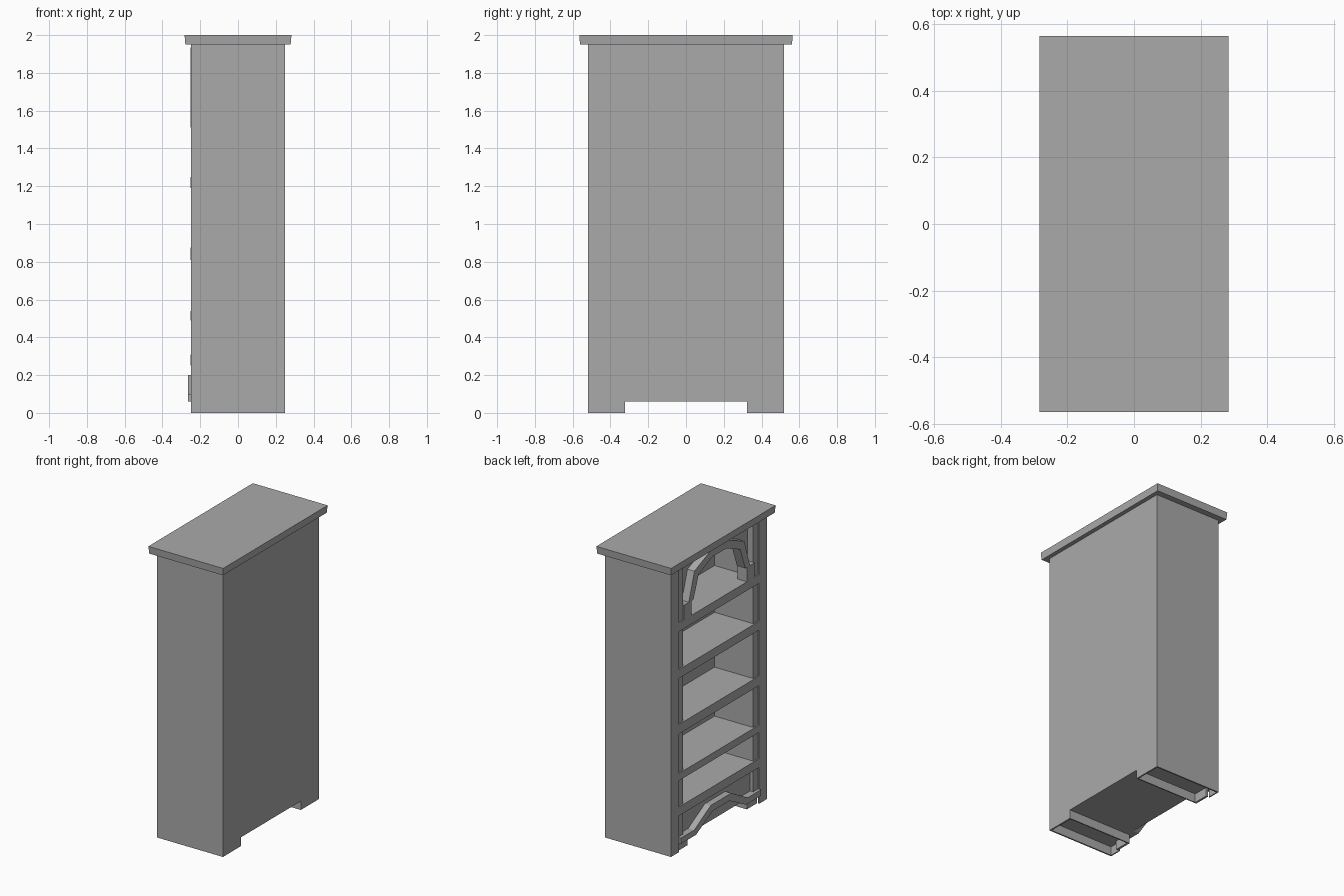
import bpy
import bmesh

cube = bpy.data.objects.get("Cube")
if cube:
    bpy.data.objects.remove(cube, do_unlink=True)

grey = bpy.data.materials.new("plain grey")
grey.use_nodes = True
COLOUR = (0.4, 0.4, 0.4, 1)
grey.diffuse_color = COLOUR
grey.node_tree.nodes["Principled BSDF"].inputs["Base Color"].default_value = COLOUR


def finish(name, bm):
    bmesh.ops.recalc_face_normals(bm, faces=bm.faces)
    mesh = bpy.data.meshes.new(name)
    bm.to_mesh(mesh)
    bm.free()
    mesh.materials.append(grey)
    obj = bpy.data.objects.new(name, mesh)
    bpy.context.collection.objects.link(obj)
    return obj


def box(name, x0, x1, y0, y1, z0, z1):
    bm = bmesh.new()
    bmesh.ops.create_cube(bm, size=1)
    for v in bm.verts:
        v.co = ((x0 + x1) / 2 + v.co.x * (x1 - x0),
                (y0 + y1) / 2 + v.co.y * (y1 - y0),
                (z0 + z1) / 2 + v.co.z * (z1 - z0))
    return finish(name, bm)


def pair(name, x0, x1, y0, y1, z0, z1):
    # Same box at both ends of the cabinet
    box("left_" + name, x0, x1, y0, y1, z0, z1)
    box("right_" + name, x0, x1, -y1, -y0, z0, z1)


def band(name, x0, x1, outer, inner):
    # Mirrored strip between two half outlines of (y, z), running end to centre
    bm = bmesh.new()
    full = [half + [(-y, z) for y, z in reversed(half)] for half in (outer, inner)]
    rows = [[bm.verts.new((x, y, z)) for y, z in line]
            for line, x in ((full[0], x0), (full[0], x1), (full[1], x1), (full[1], x0))]
    for a in range(4):
        r, s = rows[a], rows[(a + 1) % 4]
        for i in range(len(r) - 1):
            bm.faces.new((r[i], r[i + 1], s[i + 1], s[i]))
    bm.faces.new([r[0] for r in rows])
    bm.faces.new([r[-1] for r in rows])
    return finish(name, bm)


FACE, BACK, INNER = -0.25, 0.25, 0.05   # open face, closed wall, inside wall
END, STILE, OPEN = 0.52, 0.434, 0.38    # outer end, stile edge, opening edge
TOP, FLOOR = 1.95, 0.06

# Carcass
box("back_wall", INNER, BACK, -END, END, FLOOR, TOP)
pair("end_wall", -0.2425, INNER, OPEN, END, FLOOR, TOP)
pair("stile", FACE, -0.2425, STILE, END, 0, TOP)
box("ceiling", -0.2, INNER, -OPEN, OPEN, 1.92, TOP)
box("base_floor", -0.2, INNER, -OPEN, OPEN, FLOOR, 0.25)

# Overhanging top with a slightly tapered lower edge
top = box("top_board", -0.283, 0.283, -0.565, 0.565, 1.95, 2.0)
for v in top.data.vertices:
    if v.co.z < 1.96:
        v.co.x *= 0.985
        v.co.y *= 0.993

# Shelves with their face rails
for i, (low, high) in enumerate([(0.25, 0.31), (0.49, 0.54), (0.81, 0.875),
                                 (1.19, 1.25), (1.51, 1.57)]):
    box(f"shelf_{i + 1}", -0.245, INNER, -OPEN, OPEN, low, high)
    box(f"rail_{i + 1}", -0.252, -0.24, -STILE, STILE, low, high)

# Arched head: recessed panel, raised trim and feet
outer = [(0.33, 1.67), (0.27, 1.86), (0.09, 1.935)]
inner = [(0.28, 1.67), (0.225, 1.82), (0.075, 1.885)]
band("arch_trim", -0.2525, -0.19, outer, inner)
band("arch_panel", -0.2, -0.18, [(OPEN, 1.67), (OPEN, TOP), (0.09, TOP)],
     [(0.32, 1.67), (0.26, 1.85), (0.085, 1.92)])
pair("arch_foot", -0.2525, -0.18, 0.3, OPEN, 1.57, 1.67)

# Skirt: recessed panel with a raised stepped trim
box("skirt_panel", -0.22, -0.2, -OPEN, OPEN, FLOOR, 0.25)
band("skirt_trim", -0.265, -0.21,
     [(STILE, 0.1), (0.29, 0.1), (0.11, 0.2)],
     [(STILE, FLOOR), (0.27, FLOOR), (0.09, 0.155)])

# Hollow corner feet
pair("foot_outer_wall", -0.2425, BACK, 0.51, END, 0, FLOOR)
pair("foot_inner_wall", -0.22, BACK, 0.322, 0.33, 0, FLOOR)
pair("foot_back_wall", 0.24, BACK, 0.33, 0.51, 0, FLOOR)
pair("foot_face_wall", -0.235, -0.22, 0.322, STILE, 0, FLOOR)
